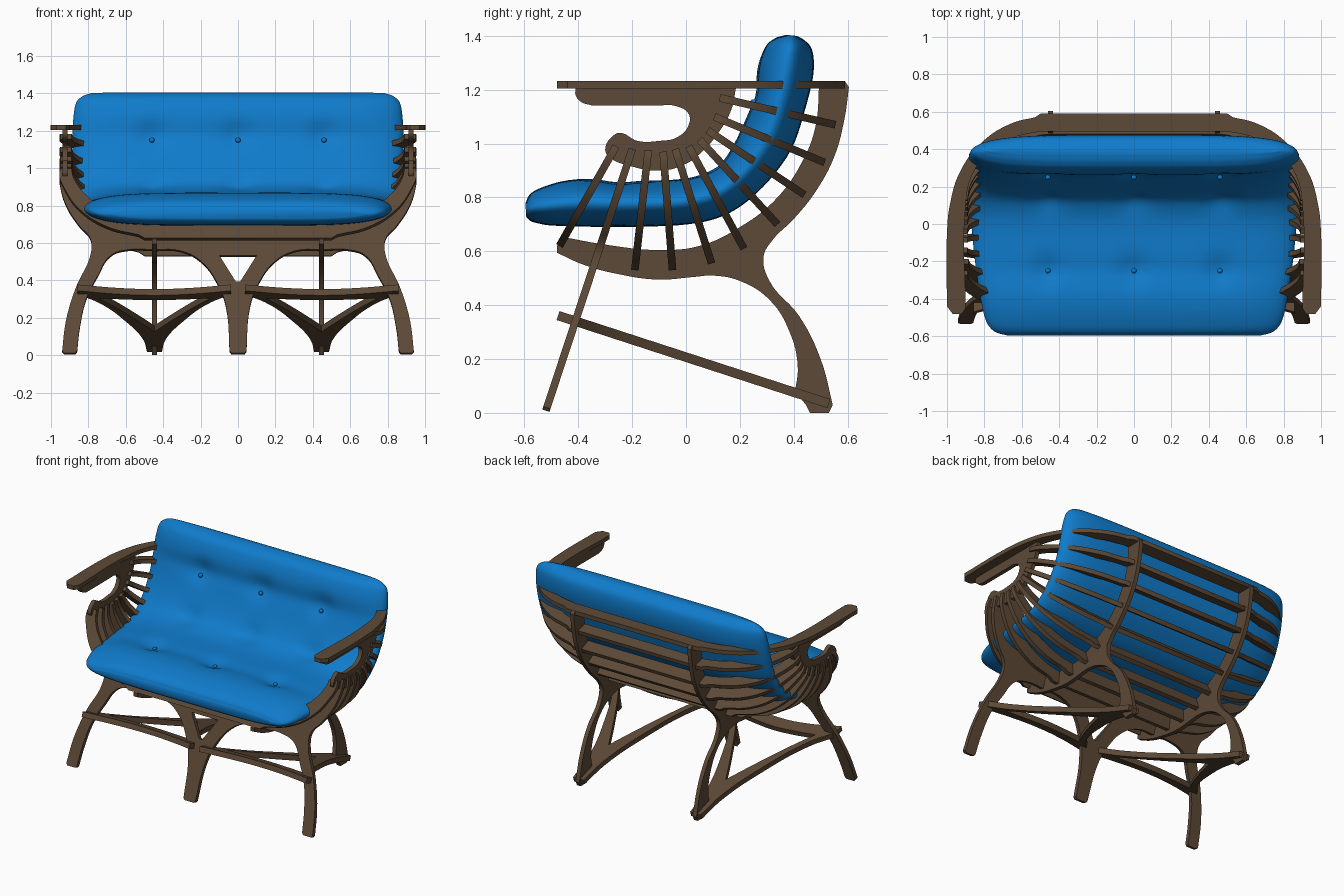
import bpy, bmesh, math
from mathutils import Matrix, Vector

cube = bpy.data.objects.get("Cube")
if cube:
    bpy.data.objects.remove(cube, do_unlink=True)


def material(name, color):
    m = bpy.data.materials.new(name)
    m.use_nodes = True
    m.diffuse_color = color
    m.node_tree.nodes["Principled BSDF"].inputs["Base Color"].default_value = color
    return m


WOOD = material("dark wood", (0.11, 0.068, 0.038, 1))
FABRIC = material("blue fabric", (0.005, 0.2, 0.6, 1))
THICK = 0.028
C = True  # marks a sharp corner in an outline


def finish(name, mesh, mat, angle=35):
    ob = bpy.data.objects.new(name, mesh)
    bpy.context.collection.objects.link(ob)
    mesh.materials.clear()
    mesh.materials.append(mat)
    bpy.ops.object.select_all(action='DESELECT')
    ob.select_set(True)
    bpy.context.view_layer.objects.active = ob
    bpy.ops.object.shade_smooth_by_angle(angle=math.radians(angle))
    return ob


def board(name, outlines, origin, ex, ey, thick=THICK):
    """Flat board: closed outlines (first outer, then holes) in the plane ex, ey."""
    cu = bpy.data.curves.new(name, 'CURVE')
    cu.dimensions = '2D'
    cu.fill_mode = 'BOTH'
    cu.extrude = thick / 2
    cu.resolution_u = 6
    for pts in outlines:
        sp = cu.splines.new('BEZIER')
        sp.bezier_points.add(len(pts) - 1)
        sp.use_cyclic_u = True
        for bp, p in zip(sp.bezier_points, pts):
            bp.co = (p[0], p[1], 0)
            kind = 'VECTOR' if len(p) > 2 else 'AUTO'
            bp.handle_left_type = bp.handle_right_type = kind
    tmp = bpy.data.objects.new(name + "_curve", cu)
    bpy.context.collection.objects.link(tmp)
    deps = bpy.context.evaluated_depsgraph_get()
    mesh = bpy.data.meshes.new_from_object(tmp.evaluated_get(deps))
    bpy.data.objects.remove(tmp, do_unlink=True)
    ex, ey = Vector(ex), Vector(ey)
    m = Matrix((ex, ey, ex.cross(ey).normalized())).transposed().to_4x4()
    m.translation = origin
    mesh.transform(m)
    bm = bmesh.new()
    bm.from_mesh(mesh)
    bmesh.ops.remove_doubles(bm, verts=bm.verts, dist=0.0002)
    bmesh.ops.recalc_face_normals(bm, faces=bm.faces)
    bm.to_mesh(mesh)
    bm.free()
    return finish(name, mesh, WOOD)


def mirrored(half):
    return half + [(-p[0],) + p[1:] for p in reversed(half) if p[0] > 0]


# Curved slats fanning out around the seat: inner end and outer edge in y, z
fan = [((-.26, .99), (-.47, .62)), ((-.14, .975), (-.19, .53)), ((-.085, .97), (-.05, .53)),
       ((-.04, .98), (.095, .555)), ((.01, .99), (.215, .61)), ((.05, 1.015), (.34, .70)),
       ((.08, 1.05), (.44, .81)), ((.105, 1.1), (.515, .93)), ((.125, 1.17), (.555, 1.07))]
for i, (a, b) in enumerate(fan):
    a, b = Vector((0, *a)), Vector((0, *b))
    L = (b - a).length
    half = [(0, L, C), (.5, L, C), (.53, L - .02, C), (.7, L - .07), (.85, L - .18),
            (.93, L - .31), (.955, .04), (.95, 0, C), (.89, 0, C), (.875, L - .36),
            (.79, L - .24), (.66, L - .14), (.5, L - .085), (.4, L - .08, C), (0, L - .08, C)]
    board(f"seat_slat_{i + 1}", [mirrored(half)], a, (1, 0, 0), (b - a).normalized())

# Armrest hoop running round the back
arm = [(0, .59, C), (.5, .59, C), (.53, .57, C), (.65, .54), (.81, .44), (.93, .28), (.985, .1),
       (1, -.05), (1, -.44, C), (.97, -.48, C), (.92, -.48, C), (.9, -.45, C), (.9, .1),
       (.87, .25), (.78, .38), (.65, .46), (.5, .495, C), (0, .495, C)]
board("armrest", [mirrored(arm)], (0, 0, 1.218), (1, 0, 0), (0, 1, 0))

# Front frame: sloping board with three legs and a cut-out
front = [(0, .64, C), (.4, .64, C), (.52, .65), (.66, .70), (.79, .79), (.87, .9), (.885, .98, C),
         (.955, .98, C), (.95, .9), (.92, .8), (.85, .69), (.79, .62), (.785, .55), (.87, .35),
         (.92, .18), (.94, .02, C), (.93, .008, C), (.87, .008, C), (.86, .02, C), (.845, .15),
         (.81, .3), (.75, .42), (.68, .53), (.59, .56), (.45, .56), (.31, .555), (.2, .5),
         (.11, .38), (.065, .26), (.045, .02, C), (.035, .008, C)]
hole = [(-.1, .53, C), (0, .53, C), (.1, .53, C), (.05, .45), (.012, .39, C), (-.012, .39, C), (-.05, .45)]
board("front_legs", [mirrored(front), hole], (0, -.523, 0), (1, 0, 0), (0, .33, 1))

# Side pieces below the armrest, with the hook that holds the slat ends
hook = [(-.41, 1.205, C), (.185, 1.205, C), (.17, 1.13), (.12, 1.04), (.06, .97), (-.01, .92),
        (-.1, .9), (-.2, .915), (-.29, .955), (-.3, .98), (-.27, 1.03), (-.245, 1.04), (-.18, 1.01),
        (-.1, 1.01), (-.03, 1.025), (.01, 1.07), (.01, 1.11), (-.04, 1.14), (-.1, 1.142, C),
        (-.35, 1.142, C), (-.39, 1.155), (-.41, 1.18)]
# Ribs under and behind the seat, each growing into a rear leg
rib = [(.495, 1.232, C), (.59, 1.232, C), (.605, 1.21, C), (.59, 1.1), (.55, .95), (.48, .82),
       (.4, .72), (.32, .64), (.288, .58), (.31, .49), (.42, .36), (.5, .2), (.545, .03, C),
       (.53, 0, C), (.46, 0, C), (.445, .03, C), (.405, .08, C), (.415, .17), (.385, .3), (.31, .42),
       (.2, .49), (.1, .51), (.03, .505), (-.1, .495), (-.25, .515), (-.38, .55), (-.48, .595, C),
       (-.48, .62, C), (-.44, .65, C), (-.3, .625), (-.1, .605), (.05, .62), (.2, .69), (.33, .79),
       (.43, .93), (.48, 1.06)]
# Low braces between front and rear legs, one per rear leg
brace = [(0, -.4), (.2, -.42), (.41, -.475, C), (.41, -.41, C), (.3, -.28), (.15, .04),
         (.06, .33), (.04, .53, C)]
gap = [(0, -.32), (.15, -.33), (.3, -.35, C), (.22, -.22), (.09, .02), (0, .2, C)]
for side, s in (("left", 1), ("right", -1)):
    board(f"{side}_arm_support", [hook], (s * .925, 0, 0), (0, 1, 0), (0, 0, 1))
    board(f"{side}_rear_leg_rib", [rib], (s * .447, 0, 0), (0, 1, 0), (0, 0, 1))
    board(f"{side}_leg_brace", [mirrored(brace), mirrored(gap)],
          (s * .447, 0, .207), (1, 0, 0), (0, 1, -.325), .035)


# Cushion: stations of y, z, half thickness, half width, from front to top
stations = [Vector(v) for v in (
    (-.595, .755, .025, .68), (-.575, .757, .05, .745), (-.52, .768, .072, .79),
    (-.4, .78, .088, .82), (-.2, .777, .086, .85), (0, .785, .085, .87), (.12, .82, .088, .88),
    (.22, .9, .09, .885), (.3, 1.02, .1, .885), (.345, 1.15, .1, .885), (.37, 1.27, .104, .88),
    (.385, 1.35, .088, .865), (.39, 1.385, .058, .83), (.392, 1.402, .02, .78))]


def catmull(a, b, c, d, t):
    return .5 * (2 * b + (c - a) * t + (2 * a - 5 * b + 4 * c - d) * t * t
                 + (3 * b - a - 3 * c + d) * t ** 3)


path = []
for i in range(len(stations) - 1):
    quad = [stations[min(max(i + k, 0), len(stations) - 1)] for k in (-1, 0, 1, 2)]
    path += [catmull(*quad, k / 5) for k in range(5)]
path.append(stations[-1])

rows = [Vector(p) for p in ((0, -.25, .863), (0, .13, .9), (0, .245, 1.18))]
buttons = [Vector((x, r.y, r.z)) for r in rows for x in (-.46, 0, .46)]
ACROSS = 64
bm = bmesh.new()
rings = []
for i, (y, z, t, w) in enumerate(path):
    tan = path[min(i + 1, len(path) - 1)] - path[max(i - 1, 0)]
    up = Vector((0, -tan[1], tan[0])).normalized()
    ring = []
    for face in (1, -1):
        for k in range(ACROSS):
            u = face * math.sin(math.pi * (k / ACROSS - .5))
            fall = max(0, 1 - abs(u) ** 5)
            p = Vector((u * w, y, z)) + up * face * t * math.sqrt(fall)
            if face > 0:  # tufting pulls the top in at rows and buttons
                dent = sum(.026 * math.exp(-(p - b).length_squared / .005) for b in buttons)
                dent += sum(.009 * math.exp(-((p.y - r.y) ** 2 + (p.z - r.z) ** 2) / .003) for r in rows)
                p -= up * dent * fall
            ring.append(bm.verts.new(p))
    rings.append(ring)
for a, b in zip(rings, rings[1:]):
    for k in range(len(a)):
        n = (k + 1) % len(a)
        bm.faces.new((a[k], a[n], b[n], b[k]))
bm.faces.new(rings[0])
bm.faces.new(rings[-1])
bmesh.ops.recalc_face_normals(bm, faces=bm.faces)
mesh = bpy.data.meshes.new("cushion")
bm.to_mesh(mesh)
bm.free()
finish("cushion", mesh, FABRIC, 80)

# Cushion buttons sitting in the dents
bm = bmesh.new()
for b in buttons:
    toward = (Vector((0, .3, .83)) - Vector((0, b.y, b.z))).normalized()
    if b.y < 0:
        toward = Vector((0, 0, -1))
    bmesh.ops.create_uvsphere(bm, u_segments=12, v_segments=8, radius=.014,
                              matrix=Matrix.Translation(b + toward * .03))
mesh = bpy.data.meshes.new("cushion_buttons")
bm.to_mesh(mesh)
bm.free()
finish("cushion_buttons", mesh, FABRIC)
